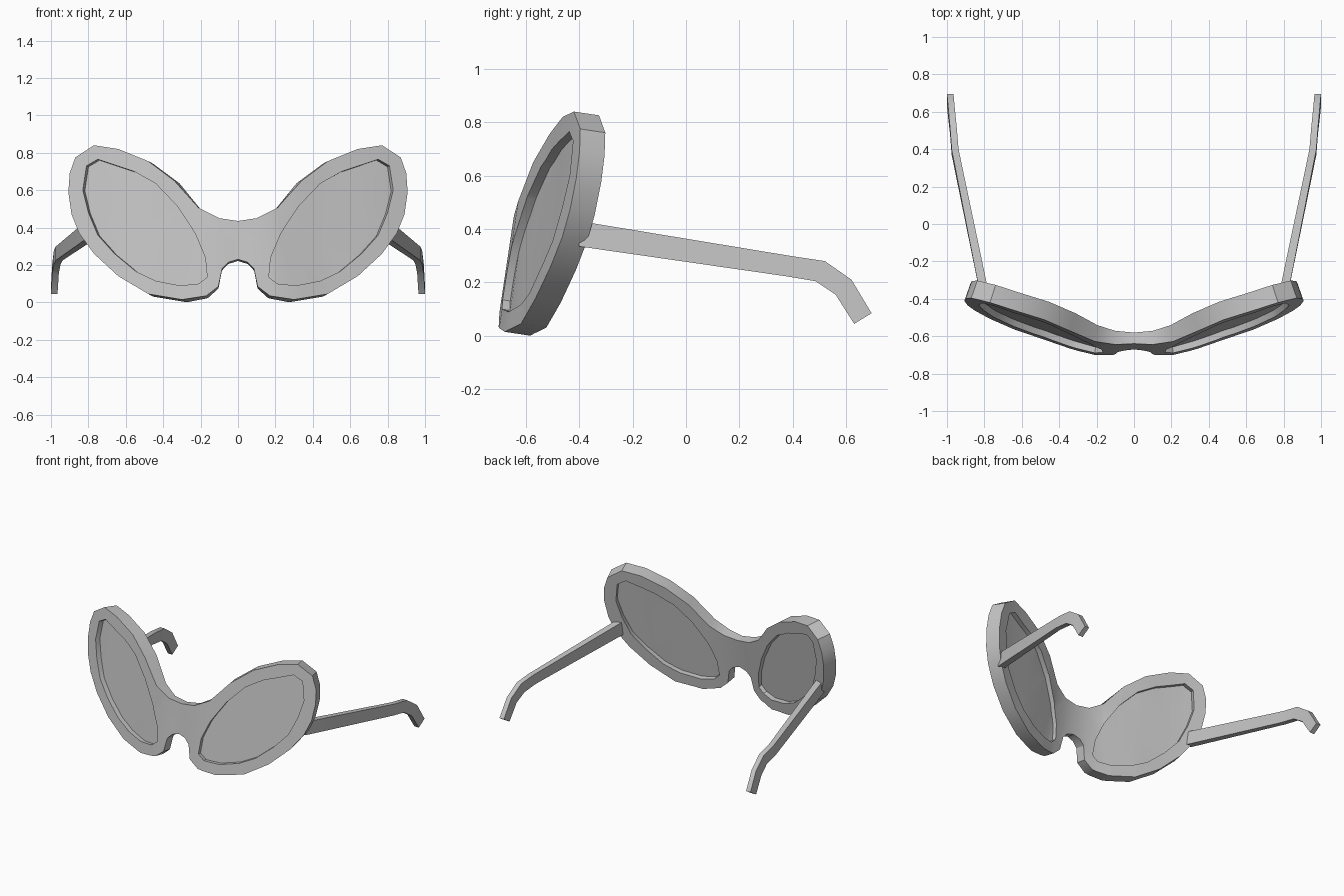
import bpy, bmesh
from mathutils import Vector

if "Cube" in bpy.data.objects:
    bpy.data.objects.remove(bpy.data.objects["Cube"])

grey = bpy.data.materials.new("grey_plastic")
grey.diffuse_color = (0.55, 0.55, 0.55, 1)
grey.use_nodes = True
grey.node_tree.nodes["Principled BSDF"].inputs["Base Color"].default_value = grey.diffuse_color

# Right half of the frame outline (x, z), from top centre round to bottom centre
OUTLINE = [(0, .435), (.1, .45), (.21, .505), (.34, .65), (.48, .755), (.64, .82),
           (.77, .84), (.87, .775), (.9, .69), (.907, .59), (.89, .47), (.85, .37),
           (.77, .26), (.64, .14), (.48, .045), (.3, .015), (.17, .035), (.105, .085),
           (.085, .18), (.05, .215), (0, .23)]
# Right lens opening (x, z)
HOLE = [(.75, .765), (.81, .73), (.83, .6), (.8, .48), (.75, .36), (.66, .26),
        (.545, .165), (.44, .115), (.31, .09), (.21, .1), (.165, .135), (.175, .24),
        (.23, .37), (.325, .515), (.44, .635), (.555, .7)]
# Wrap-around curve of the front: (x, y)
WRAP = [(0, -.705), (.1, -.712), (.21, -.704), (.34, -.67), (.48, -.625),
        (.64, -.585), (.77, -.546), (.9, -.502), (1.1, -.43)]
TILT = .15


def wrap(x):
    x = abs(x)
    for (x0, y0), (x1, y1) in zip(WRAP, WRAP[1:]):
        if x <= x1:
            return y0 + (y1 - y0) * (x - x0) / (x1 - x0)
    return WRAP[-1][1]


def lift(x, z, depth):
    """Point on the curved, tilted front, pushed back along its normal."""
    slope = (wrap(x + .06) - wrap(x - .06)) / .12
    normal = Vector((-slope, 1, -TILT)).normalized()
    thin = min(1, .6 + 1.4 * abs(x))          # slimmer at the bridge
    return Vector((x, wrap(x) + TILT * z, z)) + normal * depth * thin


def finish(bm, name):
    bmesh.ops.recalc_face_normals(bm, faces=bm.faces[:])
    mesh = bpy.data.meshes.new(name)
    bm.to_mesh(mesh)
    bm.free()
    mesh.materials.append(grey)
    ob = bpy.data.objects.new(name, mesh)
    bpy.context.collection.objects.link(ob)
    bpy.ops.object.select_all(action='DESELECT')
    ob.select_set(True)
    bpy.context.view_layer.objects.active = ob
    bpy.ops.object.shade_smooth_by_angle(angle=.55)
    return ob


def slab(name, loops, front, back):
    """Fill flat loops (with holes), slice them, then wrap to a thick curved sheet."""
    bm = bmesh.new()
    for loop in loops:
        vs = [bm.verts.new((x, 0, z)) for x, z in loop]
        for a, b in zip(vs, vs[1:] + vs[:1]):
            bm.edges.new((a, b))
    bmesh.ops.triangle_fill(bm, use_beauty=True, edges=bm.edges[:], normal=(0, -1, 0))
    for kx, _ in WRAP[:-1]:
        for s in ((1, -1) if kx else (1,)):
            bmesh.ops.bisect_plane(bm, geom=bm.verts[:] + bm.edges[:] + bm.faces[:],
                                   dist=1e-4, plane_co=(s * kx, 0, 0), plane_no=(1, 0, 0))
    faces = bm.faces[:]
    rim = [e for e in bm.edges if len(e.link_faces) == 1]
    twin = {}
    for v in bm.verts[:]:
        x, z = v.co.x, v.co.z
        twin[v] = bm.verts.new(lift(x, z, back))
        v.co = lift(x, z, front)
    for f in faces:
        bm.faces.new([twin[v] for v in reversed(f.verts)])
    for e in rim:
        a, b = e.verts
        bm.faces.new((a, b, twin[b], twin[a]))
    return finish(bm, name)


def flip(pts):
    return [(-x, z) for x, z in reversed(pts)]


# Frame with two openings
slab("frame", [OUTLINE + flip(OUTLINE[1:-1]), HOLE, flip(HOLE)], 0, .1)

# Lenses, slightly oversized so their edges sit in the frame
cx, cz = .5, .42
LENS = [(cx + (x - cx) * 1.02, cz + (z - cz) * 1.02) for x, z in HOLE]
slab("lens_right", [LENS], .035, .065)
slab("lens_left", [flip(LENS)], .035, .065)

# Temple arms: (top y, top z, bottom y, bottom z, inner x, outer x)
ARM = [(-.4, .43, -.4, .335, .77, .818),
       (.4, .298, .37, .224, .938, .975),
       (.52, .28, .485, .205, .948, .984),
       (.62, .21, .56, .155, .958, .993),
       (.695, .085, .63, .045, .965, 1.0)]
for side, s in (("right", 1), ("left", -1)):
    bm = bmesh.new()
    rings = [[bm.verts.new(p) for p in ((s * xi, ty, tz), (s * xo, ty, tz),
                                        (s * xo, by, bz), (s * xi, by, bz))]
             for ty, tz, by, bz, xi, xo in ARM]
    for r, q in zip(rings, rings[1:]):
        for i in range(4):
            j = (i + 1) % 4
            bm.faces.new((r[i], r[j], q[j], q[i]))
    bm.faces.new(rings[0])
    bm.faces.new(rings[-1])
    finish(bm, "temple_arm_" + side)
